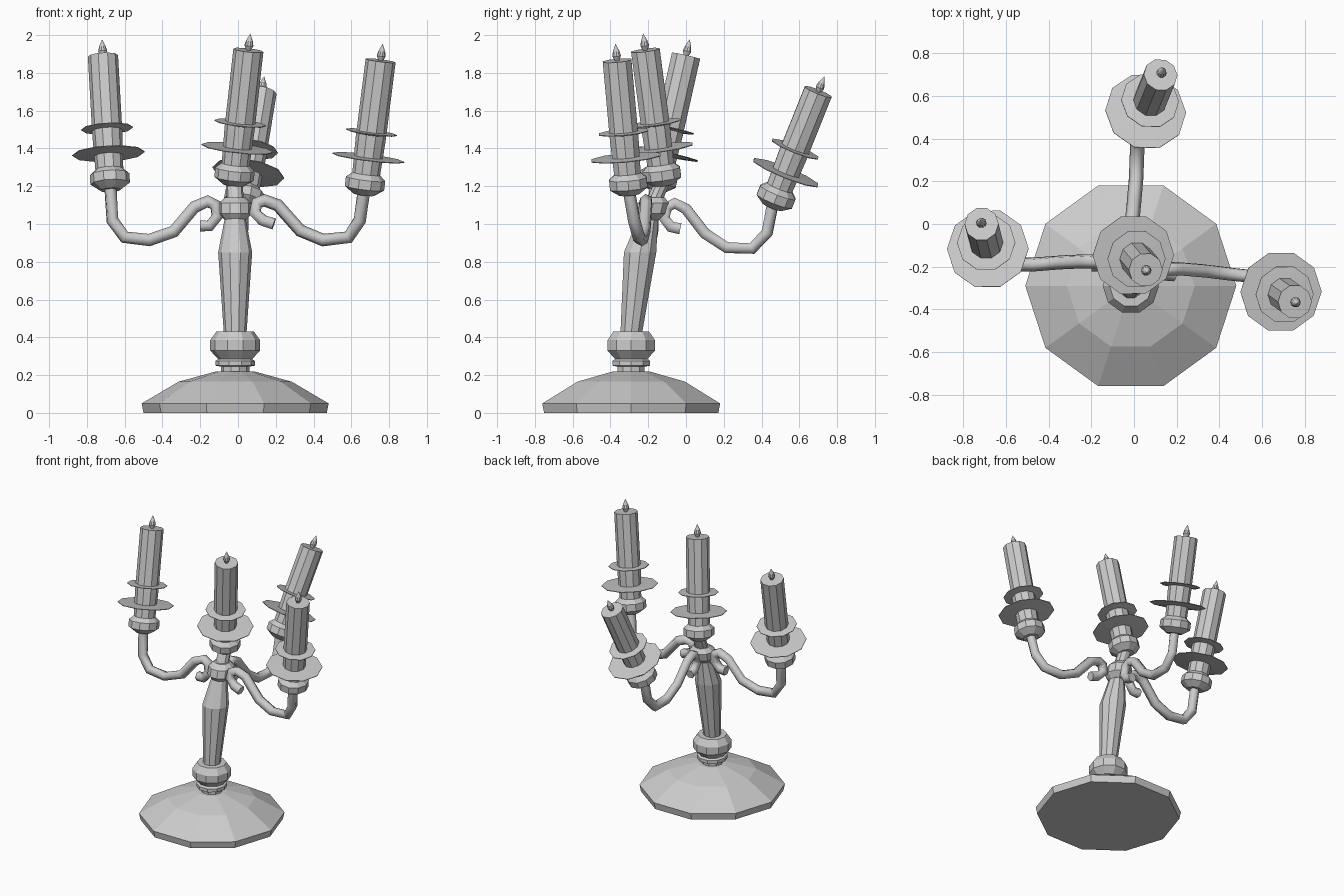
import bpy, bmesh, math
from mathutils import Vector, Matrix

if "Cube" in bpy.data.objects:
    bpy.data.objects.remove(bpy.data.objects["Cube"])


def loft(name, rings, rot=None, origin=(0, 0, 0), sides=10):
    """Skin round rings given as (x, y, z, radius); radius 0 makes a point."""
    bm = bmesh.new()
    loops = []
    for x, y, z, r in rings:
        if r == 0:
            loops.append([bm.verts.new((x, y, z))])
        else:
            loops.append([bm.verts.new((x + r * math.cos(2 * math.pi * i / sides),
                                        y + r * math.sin(2 * math.pi * i / sides), z))
                          for i in range(sides)])
    for a, b in zip(loops, loops[1:]):
        for i in range(sides):
            j = (i + 1) % sides
            if len(b) == 1:
                bm.faces.new((a[i], a[j], b[0]))
            else:
                bm.faces.new((a[i], a[j], b[j], b[i]))
    bm.faces.new(loops[0][::-1])
    if len(loops[-1]) > 1:
        bm.faces.new(loops[-1])
    bmesh.ops.recalc_face_normals(bm, faces=bm.faces)
    me = bpy.data.meshes.new(name)
    m = Matrix.Translation(origin)
    if rot:
        m = m @ rot.to_matrix().to_4x4()
    bm.transform(m)
    bm.to_mesh(me)
    bm.free()
    ob = bpy.data.objects.new(name, me)
    bpy.context.collection.objects.link(ob)
    return ob


def tube(name, points, radius):
    """Six-sided tube along a polyline."""
    cu = bpy.data.curves.new(name, 'CURVE')
    cu.dimensions = '3D'
    cu.bevel_depth = radius
    cu.bevel_resolution = 1
    cu.use_fill_caps = True
    sp = cu.splines.new('POLY')
    sp.points.add(len(points) - 1)
    for p, co in zip(sp.points, points):
        p.co = (*co, 1)
    ob = bpy.data.objects.new(name, cu)
    bpy.context.collection.objects.link(ob)


def holder(tag, base, top):
    """Cup, two drip pans, candle and flame along a leaning axis."""
    base, top = Vector(base), Vector(top)
    axis = top - base
    n = axis.length
    rot = Vector((0, 0, 1)).rotation_difference(axis)

    def part(name, prof):
        loft(tag + name, [(0, 0, z, r) for z, r in prof], rot, base)

    part("_cup", [(0, .055), (.035, .105), (.085, .105), (.125, .06)])
    part("_drip_pan", [(.186, .07), (.196, .192), (.2, .192), (.203, .07)])
    part("_upper_pan", [(.322, .07), (.332, .137), (.336, .137), (.339, .07)])
    part("_candle", [(.11, .074), (.3, .08), (n, .08)])
    part("_flame", [(n - .005, .01), (n + .025, .024), (n + .05, .018), (n + .09, 0)])


# foot and knob under the stem
X, Y = -.015, -.29
loft("foot", [(X, Y, z, r) for z, r in
              [(0, .485), (.05, .495), (.165, .3), (.22, .1)]])
loft("foot_knob", [(X, Y, z, r) for z, r in
                   [(.215, .075), (.245, .075), (.25, .105), (.275, .105), (.285, .09),
                    (.33, .132), (.385, .132), (.43, .1)]])

# leaning stem with collar, up to the middle cup
loft("stem", [(X, Y, .42, .06), (X, -.243, .85, .09), (X, -.2, 1.03, .055)])
loft("collar", [(X, -.195, 1.02, .055), (X, -.187, 1.055, .088),
                (X, -.173, 1.11, .088), (X, -.165, 1.14, .055)])
loft("stem_top", [(X, -.165, 1.13, .045), (-.02, -.125, 1.22, .045)])

# curled arms
tube("left_arm", [(-.2, -.19, .99), (-.15, -.19, .99), (-.11, -.185, 1.04),
                  (-.12, -.18, 1.1), (-.16, -.175, 1.12), (-.23, -.175, 1.09),
                  (-.34, -.18, .96), (-.47, -.19, .915), (-.6, -.19, .93),
                  (-.665, -.18, 1.02), (-.675, -.16, 1.19)], .034)
tube("right_arm", [(.19, -.235, 1.0), (.13, -.23, 1.02), (.09, -.22, 1.06),
                   (.1, -.215, 1.11), (.14, -.21, 1.125), (.21, -.21, 1.1),
                   (.33, -.22, .965), (.45, -.235, .915), (.585, -.25, .93),
                   (.645, -.275, 1.02), (.665, -.3, 1.165)], .034)
tube("back_arm", [(-.01, -.03, .975), (-.01, -.08, .985), (-.01, -.115, 1.03),
                  (-.01, -.1, 1.09), (-.01, -.06, 1.11), (-.01, 0, 1.08),
                  (0, .1, .95), (.01, .215, .875), (.015, .35, .87),
                  (.02, .43, .955), (.025, .458, 1.1)], .034)

# four candle holders
holder("left", (-.675, -.16, 1.18), (-.715, 0, 1.89))
holder("right", (.665, -.30, 1.155), (.755, -.365, 1.865))
holder("middle", (-.025, -.12, 1.205), (.055, -.215, 1.92))
holder("back", (.025, .455, 1.09), (.125, .70, 1.7))
